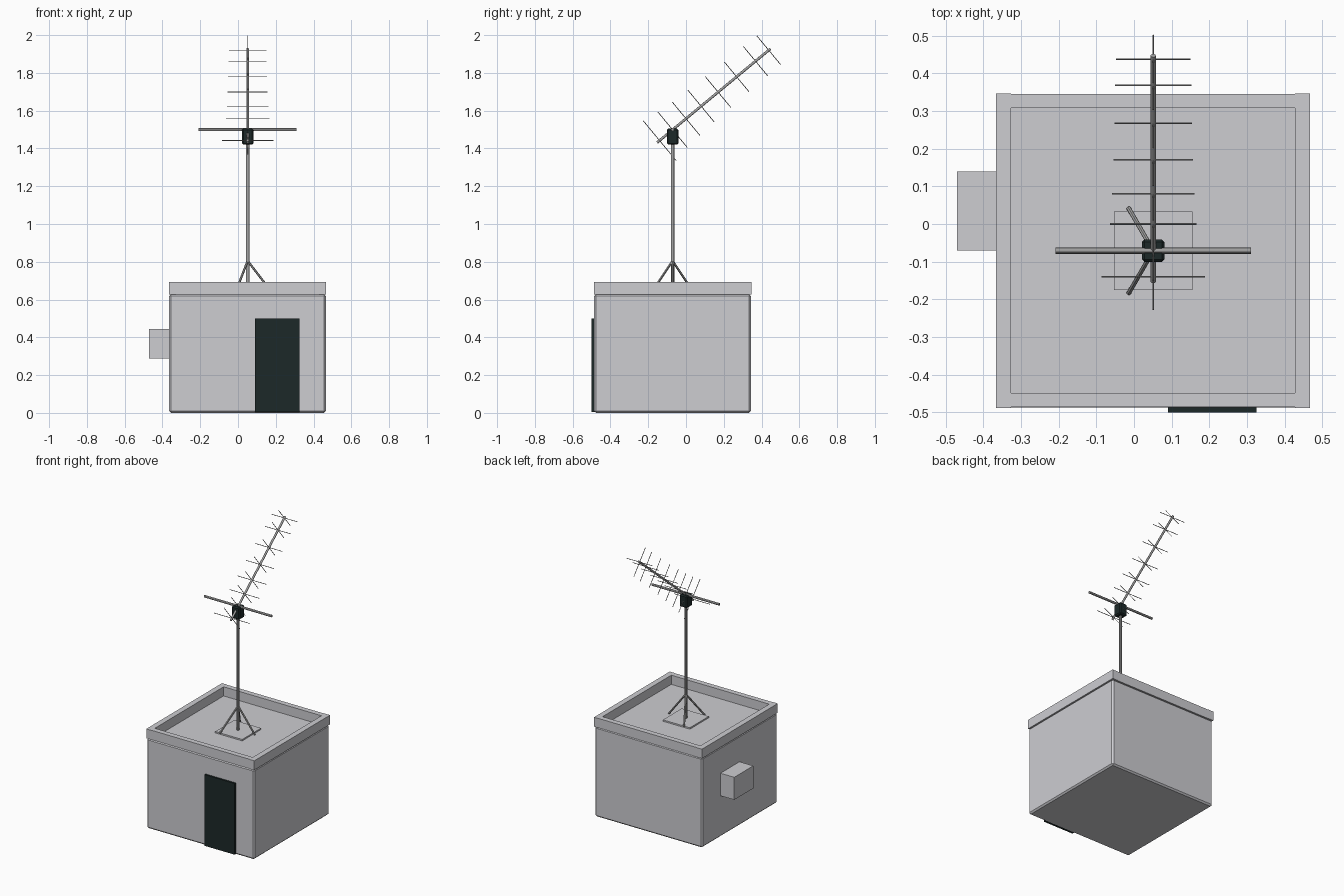
import bpy, math
from mathutils import Vector

if "Cube" in bpy.data.objects:
    bpy.data.objects.remove(bpy.data.objects["Cube"], do_unlink=True)


def material(name, color):
    m = bpy.data.materials.new(name)
    m.use_nodes = True
    m.diffuse_color = (*color, 1)
    m.node_tree.nodes["Principled BSDF"].inputs["Base Color"].default_value = (*color, 1)
    return m


concrete = material("concrete grey", (0.61, 0.61, 0.64))
metal = material("mid grey metal", (0.36, 0.36, 0.36))
dark = material("dark green black", (0.012, 0.022, 0.022))


def box(name, lo, hi, mat, bevel=0):
    lo, hi = Vector(lo), Vector(hi)
    bpy.ops.mesh.primitive_cube_add(size=1, location=(lo + hi) / 2)
    ob = bpy.context.object
    ob.name = name
    ob.scale = hi - lo
    bpy.ops.object.transform_apply(location=False, rotation=False, scale=True)
    ob.data.materials.append(mat)
    if bevel:
        mod = ob.modifiers.new("chamfered edges", 'BEVEL')
        mod.width, mod.segments = bevel, 1
    return ob


def rod(name, a, b, radius, mat=metal, sides=12):
    a, b = Vector(a), Vector(b)
    bpy.ops.mesh.primitive_cylinder_add(vertices=sides, radius=radius,
                                        depth=(b - a).length, location=(a + b) / 2)
    ob = bpy.context.object
    ob.name = name
    ob.rotation_euler = (b - a).to_track_quat('Z', 'Y').to_euler()
    ob.data.materials.append(mat)
    bpy.ops.object.shade_smooth_by_angle()
    return ob


# Hut, door and wall unit
box("hut_body", (-0.364, -0.487, 0), (0.465, 0.343, 0.628), concrete, 0.01)
box("door", (0.09, -0.5, 0.004), (0.325, -0.48, 0.5), dark)
box("wall_unit", (-0.47, -0.07, 0.288), (-0.355, 0.14, 0.445), concrete)

# Parapet around the flat roof
for side, x in (("right", -0.366), ("left", 0.428)):
    box(f"parapet_{side}", (x, -0.488, 0.627), (x + 0.039, 0.347, 0.692), concrete)
for side, y in (("front", -0.486), ("back", 0.308)):
    box(f"parapet_{side}", (-0.328, y, 0.627), (0.429, y + 0.037, 0.692), concrete)

# Mast on its base plate with three braces
mx, my = 0.051, -0.071
box("mast_base_plate", (mx - 0.104, my - 0.104, 0.626), (mx + 0.104, my + 0.104, 0.638), concrete)
rod("mast", (mx, my, 0.63), (mx, my, 1.45), 0.0095)
for i in range(3):
    a = math.radians(120 * i)
    foot = (mx + 0.13 * math.cos(a), my + 0.13 * math.sin(a), 0.636)
    rod(f"mast_brace_{i + 1}", foot, (mx, my, 0.805), 0.006)

# Rotator and cross bar
box("rotator", (mx - 0.03, my - 0.03, 1.42), (mx + 0.03, my + 0.03, 1.505), dark, 0.007)
rod("cross_bar", (mx - 0.26, my, 1.5), (mx + 0.26, my, 1.5), 0.008)

# Boom tilted upward, with crossed elements along it
tilt = math.radians(39.6)
along = Vector((0, math.cos(tilt), math.sin(tilt)))
across = Vector((0, -math.sin(tilt), math.cos(tilt)))
pivot = Vector((mx, my, 1.499))


def on_boom(y):
    return pivot + along * ((y - my) / along.y)


rod("boom", on_boom(-0.153), on_boom(0.447), 0.007)
elements = [(-0.14, 0.137), (my, 0.122), (0, 0.115), (0.08, 0.11), (0.17, 0.106),
            (0.268, 0.103), (0.368, 0.101), (0.438, 0.099)]
for i, (y, half) in enumerate(elements):
    c = on_boom(y)
    for kind, d in (("flat", Vector((1, 0, 0))), ("upright", across)):
        rod(f"{kind}_element_{i + 1}", c - d * half, c + d * half, 0.002, sides=8)
